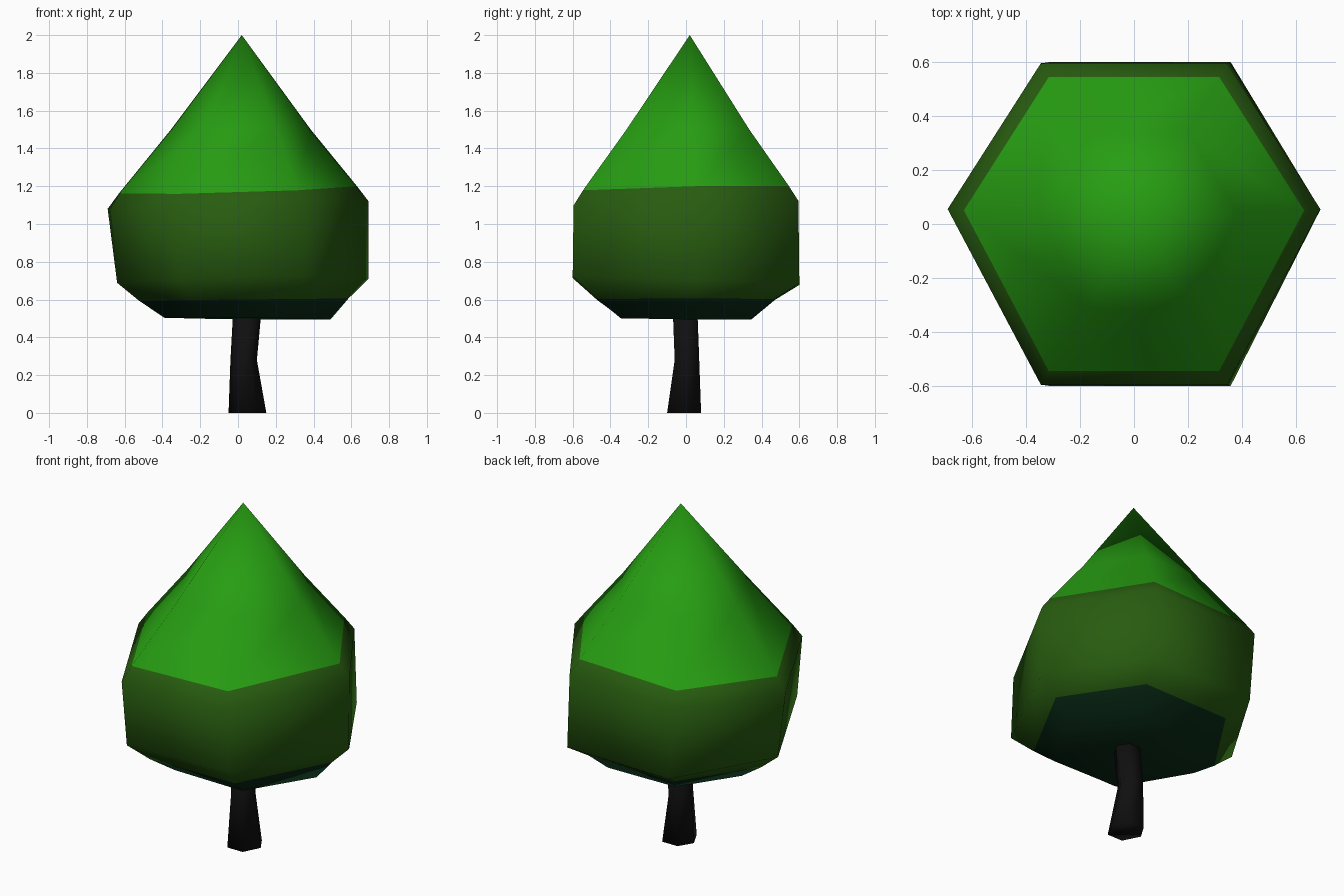
import bpy
import bmesh
from math import cos, sin, pi

cube = bpy.data.objects.get("Cube")
if cube:
    bpy.data.objects.remove(cube, do_unlink=True)


def material(name, colour):
    mat = bpy.data.materials.new(name)
    mat.use_nodes = True
    mat.diffuse_color = (*colour, 1)
    shader = mat.node_tree.nodes["Principled BSDF"]
    shader.inputs["Base Color"].default_value = (*colour, 1)
    shader.inputs["Roughness"].default_value = 0.9
    return mat


def hex_ring(bm, z, half_x, half_y, cx=0, cy=0, tilt_x=0, tilt_y=0):
    """Six-sided ring with corners on the x axis, tilted a little."""
    ring = []
    for i in range(6):
        x = cx + half_x * cos(i * pi / 3)
        y = cy + half_y * sin(i * pi / 3) / sin(pi / 3)
        # side corners sit slightly towards the back
        if i % 3 == 0:
            y += 0.08 * half_x
        ring.append(bm.verts.new((x, y, z + tilt_x * x + tilt_y * y)))
    return ring


def bridge(bm, low, high, index=0):
    for i in range(6):
        j = (i + 1) % 6
        face = bm.faces.new((low[i], low[j], high[j], high[i]))
        face.material_index = index


def finish(bm, name, mats):
    bmesh.ops.recalc_face_normals(bm, faces=bm.faces)
    mesh = bpy.data.meshes.new(name)
    bm.to_mesh(mesh)
    bm.free()
    for mat in mats:
        mesh.materials.append(mat)
    mesh.shade_smooth()
    obj = bpy.data.objects.new(name, mesh)
    bpy.context.collection.objects.link(obj)
    return obj


bright = material("bright leaf green", (0.02, 0.34, 0.006))
olive = material("olive leaf green", (0.021, 0.108, 0.005))
shade = material("deep leaf green", (0.003, 0.026, 0.009))
bark = material("black bark", (0.005, 0.005, 0.005))

# Foliage: stacked rings, from the underside to the tip
bm = bmesh.new()
rings = [hex_ring(bm, *spec) for spec in (
    (0.50, 0.44, 0.345, 0.05, 0.00, -0.01, -0.01),
    (0.60, 0.555, 0.47, 0.03, 0.00, 0.01, 0.00),
    (0.70, 0.665, 0.60, 0.025, 0.00, 0.015, -0.03),
    (1.10, 0.69, 0.595, 0.00, 0.00, 0.03, 0.02),
    (1.18, 0.63, 0.545, 0.00, 0.00, 0.03, 0.02),
    (1.50, 0.37, 0.325, 0.015, 0.01, 0.00, 0.00),
)]
bands = (2, 1, 1, 1, 0)
for low, high, band in zip(rings, rings[1:], bands):
    bridge(bm, low, high, band)
underside = bm.faces.new(rings[0][::-1])
underside.material_index = 2
tip = bm.verts.new((0.02, 0.02, 2.0))
for i in range(6):
    bm.faces.new((rings[-1][i], rings[-1][(i + 1) % 6], tip))
finish(bm, "foliage", (bright, olive, shade))

# Trunk: slightly bent, flared at the foot, ending inside the foliage
bm = bmesh.new()
rings = [hex_ring(bm, *spec) for spec in (
    (0.00, 0.10, 0.09, 0.05, -0.01),
    (0.28, 0.07, 0.065, 0.03, 0.005),
    (0.55, 0.075, 0.065, 0.05, -0.005),
)]
for low, high in zip(rings, rings[1:]):
    bridge(bm, low, high)
bm.faces.new(rings[0][::-1])
bm.faces.new(rings[-1])
finish(bm, "trunk", (bark,))
